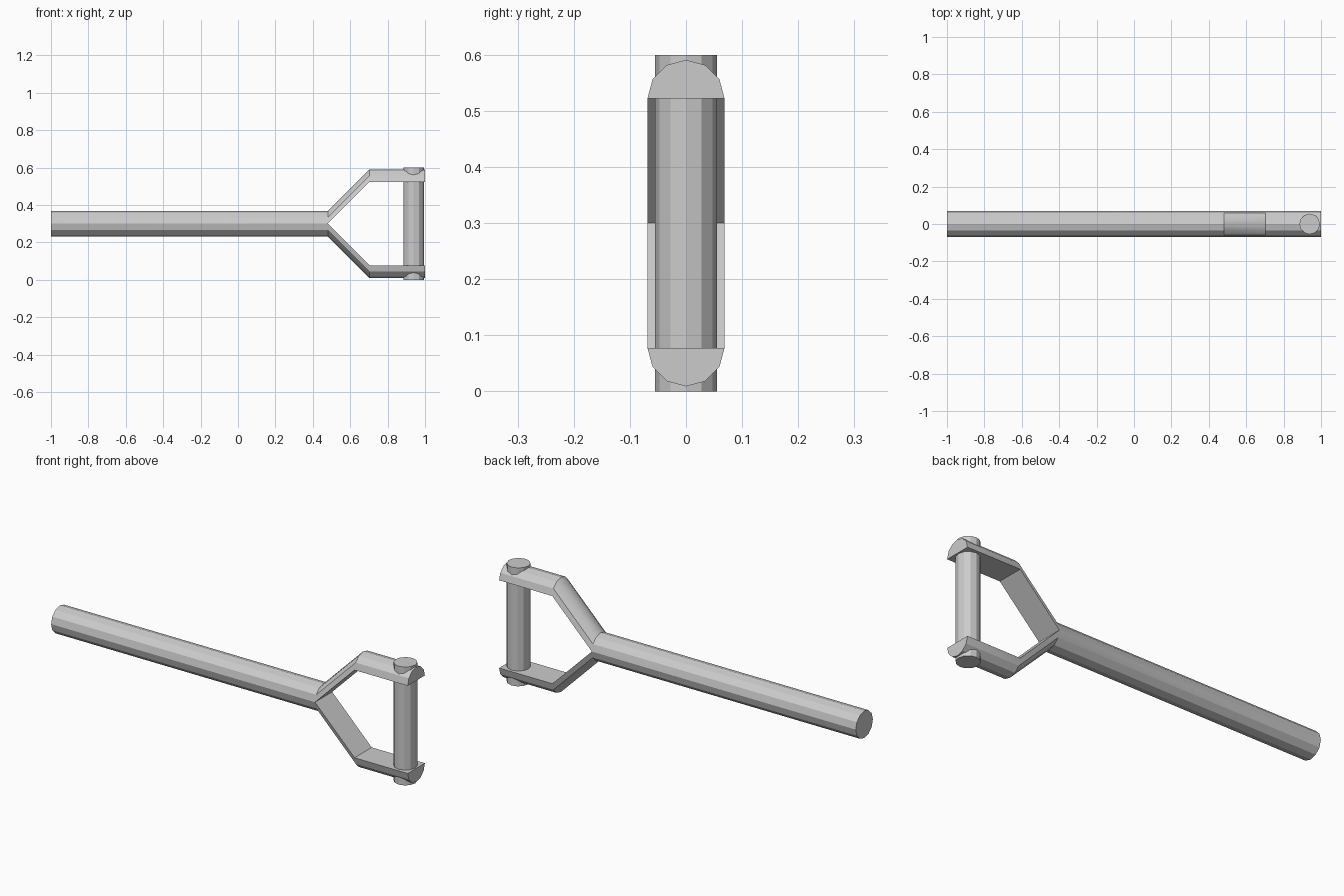
import bpy, bmesh
from math import sin, cos, pi, radians

if "Cube" in bpy.data.objects:
    bpy.data.objects.remove(bpy.data.objects["Cube"])

R, MID, N = 0.0687, 0.30, 12
RISE = 0.2222


def finish(bm, name):
    bmesh.ops.recalc_face_normals(bm, faces=bm.faces)
    me = bpy.data.meshes.new(name)
    bm.to_mesh(me)
    bm.free()
    ob = bpy.data.objects.new(name, me)
    bpy.context.collection.objects.link(ob)
    bpy.ops.object.select_all(action='DESELECT')
    ob.select_set(True)
    bpy.context.view_layer.objects.active = ob
    bpy.ops.object.shade_smooth_by_angle(angle=radians(28))
    return ob


def arc(bm, x, shift, first, count):
    """Points of the 12-sided section, starting at corner `first`."""
    return [bm.verts.new((x, R * cos(2 * pi * i / N), MID + shift + R * sin(2 * pi * i / N)))
            for i in range(first, first + count)]


def bridge(bm, a, b):
    n = len(a)
    for i in range(n):
        j = (i + 1) % n
        bm.faces.new((a[i], a[j], b[j], b[i]))


# Shaft: 12-sided rod
bm = bmesh.new()
butt = arc(bm, -1.0, 0, 0, N)
neck = arc(bm, 0.48, 0, 0, N)
bm.faces.new(butt)
bridge(bm, butt, neck)

# Fork: each half of the rod spreads out and then runs straight
for side, first in ((1, 0), (-1, N // 2)):
    ring = [neck[(first + k) % N] for k in range(N // 2 + 1)]
    for x in (0.702, 1.0):
        nxt = arc(bm, x, side * RISE, first, N // 2 + 1)
        bridge(bm, ring, nxt)
        ring = nxt
    bm.faces.new(ring)
finish(bm, "shaft_and_fork")

# Grip bar: upright rod through both fork arms
bm = bmesh.new()
bmesh.ops.create_cone(bm, cap_ends=True, segments=12, radius1=0.055, radius2=0.055, depth=0.6)
bmesh.ops.translate(bm, vec=(0.939, 0, MID), verts=bm.verts)
finish(bm, "grip_bar")
